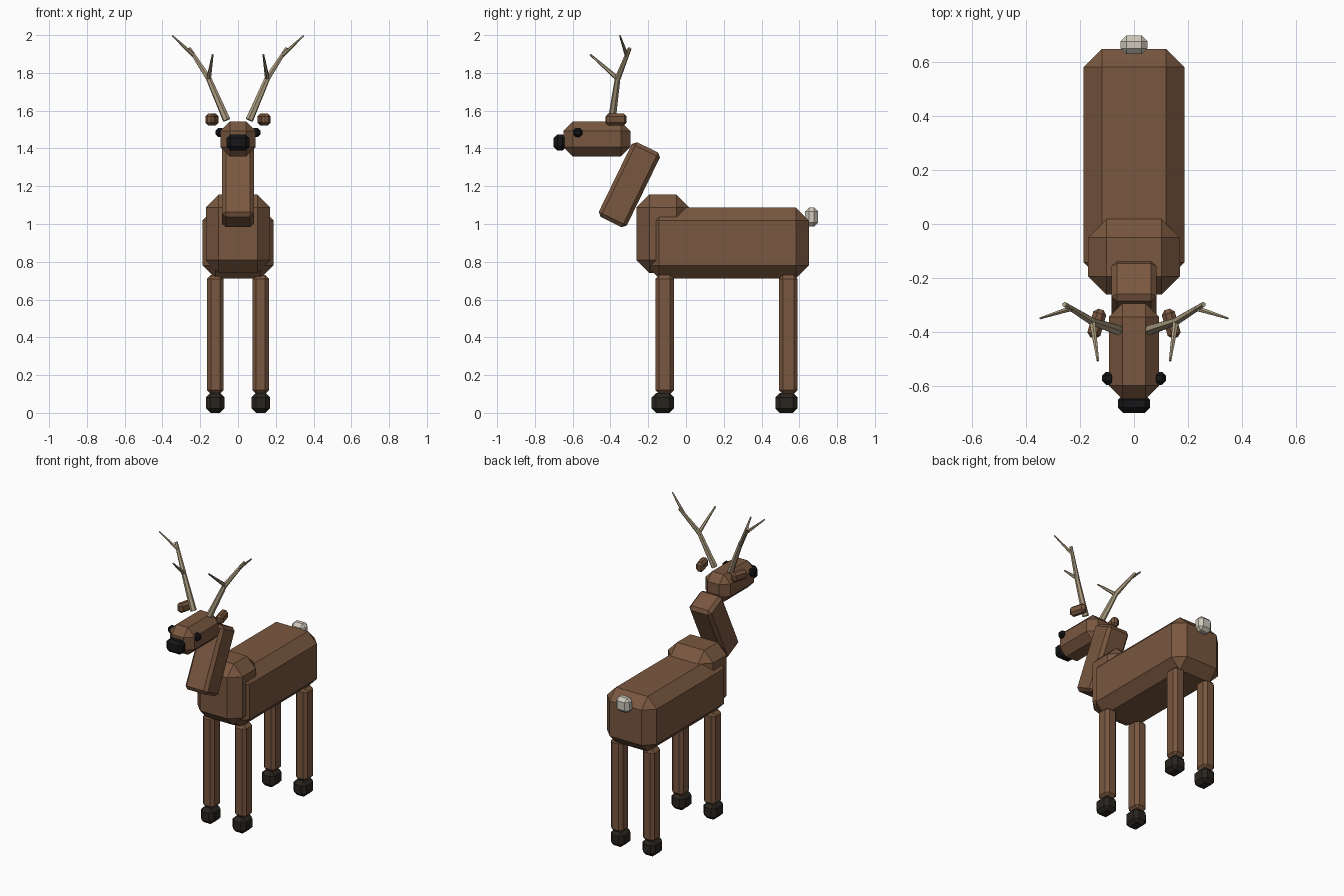
import bpy, bmesh, math
from mathutils import Vector, Matrix

if "Cube" in bpy.data.objects:
    bpy.data.objects.remove(bpy.data.objects["Cube"])


def material(name, rgb):
    m = bpy.data.materials.new(name)
    m.diffuse_color = (*rgb, 1)
    m.use_nodes = True
    m.node_tree.nodes["Principled BSDF"].inputs["Base Color"].default_value = m.diffuse_color
    return m


FUR = material("fur", (0.19, 0.095, 0.05))
DARK = material("dark", (0.008, 0.008, 0.009))
HOOF = material("hoof_dark", (0.022, 0.018, 0.014))
ANTLER = material("antler_bone", (0.42, 0.34, 0.22))
TAIL = material("tail_pale", (0.62, 0.58, 0.5))


def finish(bm, name, mat):
    mesh = bpy.data.meshes.new(name)
    bm.to_mesh(mesh)
    bm.free()
    mesh.materials.append(mat)
    obj = bpy.data.objects.new(name, mesh)
    bpy.context.collection.objects.link(obj)
    return obj


def block(name, centre, size, bevel, mat, rot=(0, 0, 0)):
    """Chamfered box."""
    bm = bmesh.new()
    bmesh.ops.create_cube(bm, size=1)
    bmesh.ops.scale(bm, vec=size, verts=bm.verts)
    bmesh.ops.bevel(bm, geom=bm.edges[:], offset=bevel, segments=1,
                    profile=0.5, affect='EDGES')
    obj = finish(bm, name, mat)
    obj.location = centre
    obj.rotation_euler = rot
    return obj


def spike(name, a, b, r1, r2, mat, sides=6):
    """Tapered stick between two points."""
    a, b = Vector(a), Vector(b)
    d = b - a
    bm = bmesh.new()
    bmesh.ops.create_cone(bm, cap_ends=True, segments=sides,
                          radius1=r1, radius2=r2, depth=d.length)
    turn = d.to_track_quat('Z', 'Y').to_matrix().to_4x4()
    bmesh.ops.transform(bm, verts=bm.verts,
                        matrix=Matrix.Translation((a + b) / 2) @ turn)
    return finish(bm, name, mat)


# Torso, chest, neck and head
block("body", (0, 0.22, 0.90), (0.374, 0.86, 0.375), 0.068, FUR)
block("chest", (0, -0.122, 0.948), (0.34, 0.28, 0.415), 0.068, FUR)
block("neck", (0, -0.30, 1.208), (0.167, 0.165, 0.44), 0.02, FUR,
      (math.radians(-26), 0, 0))
block("head", (0, -0.472, 1.45), (0.187, 0.355, 0.185), 0.05, FUR)
block("nose", (0, -0.667, 1.432), (0.12, 0.068, 0.086), 0.02, DARK)
block("tail", (0, 0.665, 1.037), (0.10, 0.07, 0.10), 0.022, TAIL)

# Paired parts
for s, side in ((-1, "left"), (1, "right")):
    block(f"eye_{side}", (s * 0.094, -0.573, 1.484), (0.048, 0.048, 0.048),
          0.014, DARK)
    block(f"ear_{side}", (s * 0.138, -0.37, 1.553), (0.05, 0.11, 0.063),
          0.015, FUR, (0, 0, s * math.radians(16)))

    # Legs and hooves
    for end, y in (("front", -0.113), ("hind", 0.542)):
        block(f"{end}_leg_{side}", (s * 0.12, y, 0.415), (0.088, 0.098, 0.63),
              0.02, FUR)
        block(f"{end}_hoof_{side}", (s * 0.12, y - 0.01, 0.053),
              (0.098, 0.118, 0.106), 0.024, HOOF)

    # Antler: lower and upper beam with two tines
    base = (s * 0.06, -0.393, 1.55)
    fork = (s * 0.155, -0.362, 1.77)
    top = (s * 0.258, -0.298, 1.93)
    spike(f"antler_lower_{side}", base, fork, 0.021, 0.015, ANTLER)
    spike(f"antler_upper_{side}", fork, top, 0.016, 0.010, ANTLER)
    spike(f"antler_front_tine_{side}", fork, (s * 0.134, -0.507, 1.897),
          0.013, 0.005, ANTLER)
    spike(f"antler_outer_tine_{side}", (s * 0.232, -0.313, 1.89),
          (s * 0.348, -0.35, 1.997), 0.011, 0.004, ANTLER)
